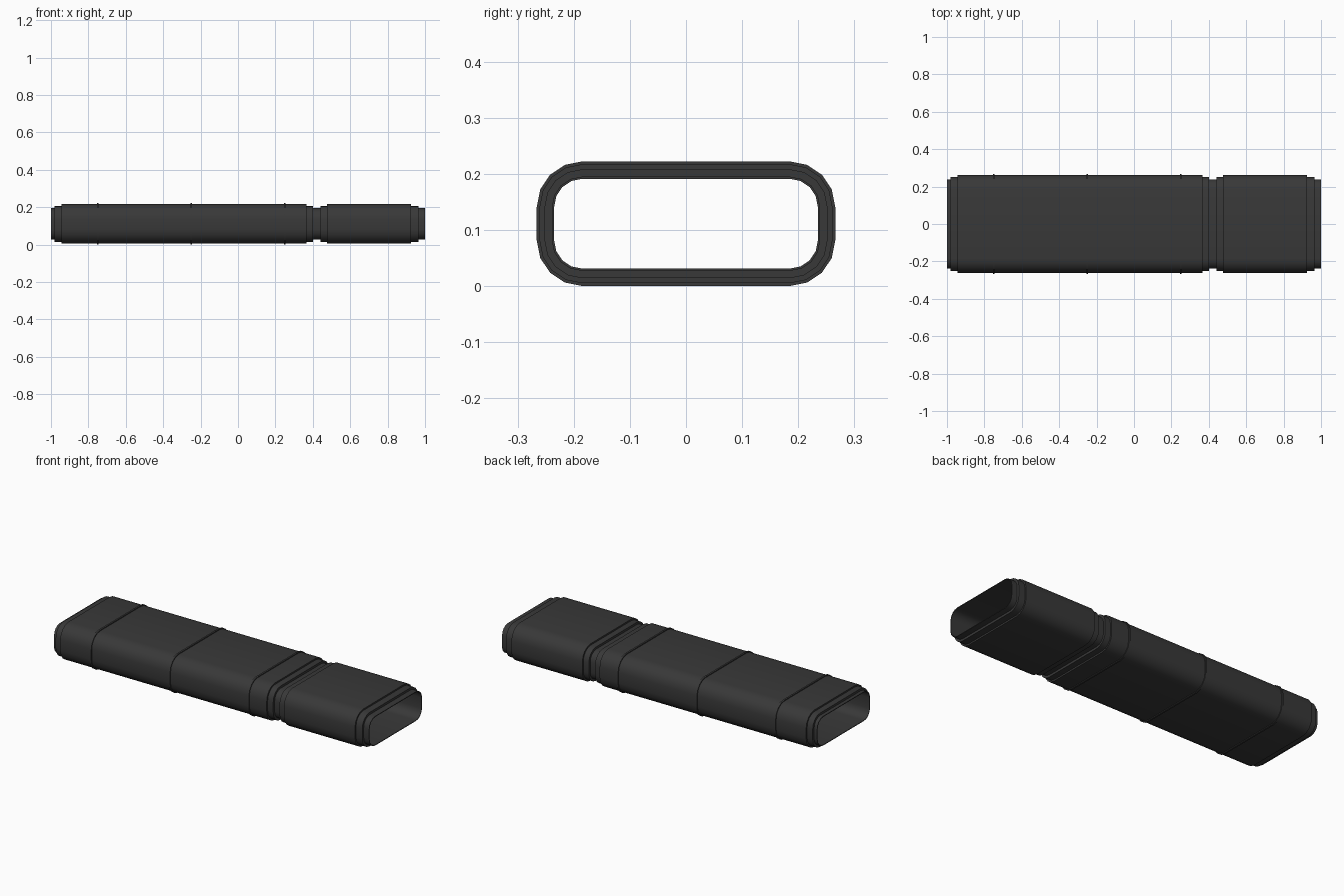
import bpy, bmesh, math

if "Cube" in bpy.data.objects:
    bpy.data.objects.remove(bpy.data.objects["Cube"])

CY, CZ, MID = 0.185, 0.03, 0.111   # corner arc centres and height of the axis
SEGS = 4                           # segments per rounded corner


def section(x, half_width):
    """Rounded-rectangle loop at x; half_width is its reach along y."""
    r = half_width - CY
    pts = []
    for q, (sy, sz) in enumerate(((1, 1), (-1, 1), (-1, -1), (1, -1))):
        for i in range(SEGS + 1):
            a = math.pi / 2 * (q + i / SEGS)
            pts.append((x, sy * CY + r * math.cos(a), MID + sz * CZ + r * math.sin(a)))
    return pts


def sleeve(name, profile):
    """Hollow sleeve: closed (x, half_width) profile swept round the section."""
    bm = bmesh.new()
    loops = [[bm.verts.new(p) for p in section(x, w)] for x, w in profile]
    for a, b in zip(loops, loops[1:] + loops[:1]):
        n = len(a)
        for i in range(n):
            j = (i + 1) % n
            bm.faces.new((a[i], a[j], b[j], b[i]))
    bmesh.ops.recalc_face_normals(bm, faces=bm.faces)
    me = bpy.data.meshes.new(name)
    bm.to_mesh(me)
    bm.free()
    ob = bpy.data.objects.new(name, me)
    bpy.context.collection.objects.link(ob)
    me.materials.append(mat)
    bpy.context.view_layer.objects.active = ob
    ob.select_set(True)
    bpy.ops.object.shade_smooth_by_angle(angle=math.radians(35))
    ob.select_set(False)
    return ob


mat = bpy.data.materials.new("dark_grey")
mat.diffuse_color = (0.04, 0.04, 0.04, 1)
mat.use_nodes = True
mat.node_tree.nodes["Principled BSDF"].inputs["Base Color"].default_value = mat.diffuse_color

INNER, LIP, STEP, BODY, RING = 0.235, 0.239, 0.252, 0.261, 0.266


def casing(name, x0, x1, x2, x3, x4, x5):
    """Casing section with a lip and a shoulder step at each end."""
    outer = [(x0, LIP), (x1, LIP), (x1, STEP), (x2, STEP), (x2, BODY),
             (x3, BODY), (x3, STEP), (x4, STEP), (x4, LIP), (x5, LIP)]
    return sleeve(name, outer + [(x5, INNER), (x0, INNER)])


# long body and short cap, meeting in the groove
casing("long_body", -1.0, -0.98, -0.945, 0.365, 0.40, 0.42)
casing("short_cap", 0.42, 0.44, 0.475, 0.925, 0.965, 1.0)

# thin raised bands round the long body
for i, x in enumerate((-0.75, -0.25, 0.25)):
    h = 0.005
    sleeve(f"band_{i + 1}", [(x - h, BODY - 0.004), (x - h, RING),
                             (x + h, RING), (x + h, BODY - 0.004)])
